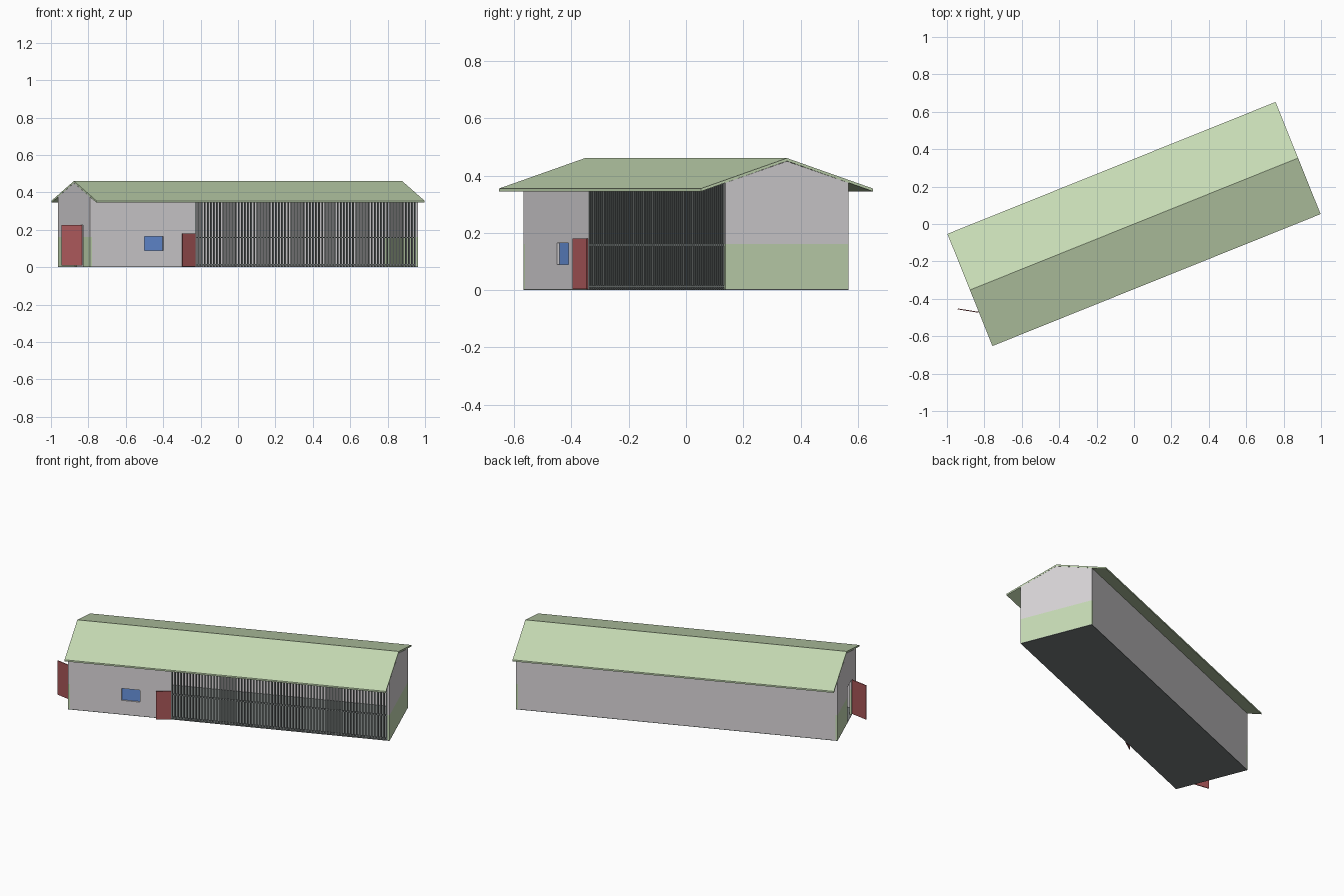
import bpy, bmesh, math
from mathutils import Matrix, Vector

if "Cube" in bpy.data.objects:
    bpy.data.objects.remove(bpy.data.objects["Cube"])

TURN = Matrix.Rotation(math.radians(21.9), 4, 'Z')   # whole barn is turned on the plot
L, W = 0.9455, 0.231          # half length and half width of the walls
T = 0.012                     # wall thickness
FLOOR = 0.004
BAR_START = -0.34             # where the solid front wall ends


def material(name, rgb):
    m = bpy.data.materials.new(name)
    m.diffuse_color = (*rgb, 1)
    m.use_nodes = True
    m.node_tree.nodes["Principled BSDF"].inputs["Base Color"].default_value = m.diffuse_color
    return m


GREEN = material("pale green", (0.578, 0.723, 0.468))
WALL = material("light grey", (0.70, 0.675, 0.695))
STEEL = material("dark grey", (0.18, 0.20, 0.195))
RED = material("door red", (0.40, 0.095, 0.10))
BLUE = material("window blue", (0.138, 0.288, 0.72))


def finish(bm, name, mats):
    bmesh.ops.recalc_face_normals(bm, faces=bm.faces)
    bm.transform(TURN)
    me = bpy.data.meshes.new(name)
    bm.to_mesh(me)
    bm.free()
    for m in mats:
        me.materials.append(m)
    ob = bpy.data.objects.new(name, me)
    bpy.context.collection.objects.link(ob)
    return ob


def add_box(bm, lo, hi):
    lo, hi = Vector(lo), Vector(hi)
    mat = Matrix.Translation((lo + hi) / 2) @ Matrix.Diagonal((*(hi - lo), 1))
    bmesh.ops.create_cube(bm, size=1, matrix=mat)


def box(name, lo, hi, mat):
    bm = bmesh.new()
    add_box(bm, lo, hi)
    return finish(bm, name, [mat])


def prism(profile, x0, x1):
    """Extrude a (y, z) profile along the barn's length."""
    bm = bmesh.new()
    face = bm.faces.new([bm.verts.new((x0, y, z)) for y, z in profile])
    ext = bmesh.ops.extrude_face_region(bm, geom=[face])
    verts = [g for g in ext["geom"] if isinstance(g, bmesh.types.BMVert)]
    bmesh.ops.translate(bm, verts=verts, vec=(x1 - x0, 0, 0))
    return bm


def gable(name, profile, x0, x1):
    """End wall with a green lower band."""
    bm = prism(profile, x0, x1)
    bmesh.ops.bisect_plane(bm, geom=bm.verts[:] + bm.edges[:] + bm.faces[:],
                           plane_co=(0, 0, 0.162), plane_no=(0, 0, 1))
    for f in bm.faces:
        f.material_index = 1 if f.calc_center_median().z < 0.162 else 0
    finish(bm, name, [WALL, GREEN])


def door(name, hinge, angle, width, z0, z1, thick=0.005):
    """Open door leaf swung around its hinge."""
    bm = bmesh.new()
    add_box(bm, (0, -thick / 2, z0), (width, thick / 2, z1))
    bm.transform(Matrix.Translation((*hinge, 0)) @ Matrix.Rotation(math.radians(angle), 4, 'Z'))
    finish(bm, name, [RED])


# floor slab
box("floor", (-L, -W, 0), (L, W, FLOOR), STEEL)

# thin gabled roof
finish(prism([(-0.323, 0.345), (-0.323, 0.355), (0, 0.461),
              (0.323, 0.355), (0.323, 0.345), (0, 0.451)], -L, L), "roof", [GREEN])

# end walls, the left one with a doorway
EAVE = 0.375
top = [(W, FLOOR), (W, EAVE), (0, 0.45), (-W, EAVE), (-W, FLOOR)]
doorway = [(-0.127, FLOOR), (-0.127, 0.225), (-0.016, 0.225), (-0.016, FLOOR)]
gable("right_end_wall", top, L - T, L)
gable("left_end_wall", top + doorway, -L, -L + T)

# long walls
box("back_wall", (-L + T, W - T, FLOOR), (L - T, W, EAVE), WALL)
front = box("front_wall", (-L + T, -W, FLOOR), (BAR_START, -W + T, EAVE), WALL)

# window opening cut through the front wall, with recessed glass
WX0, WX1, WZ0, WZ1 = -0.631, -0.523, 0.09, 0.165
cutter = box("window_cutter", (WX0, -W - 0.05, WZ0), (WX1, -W + 0.05, WZ1), WALL)
cutter.hide_render = True
cut = front.modifiers.new("window_opening", 'BOOLEAN')
cut.operation, cut.object, cut.solver = 'DIFFERENCE', cutter, 'EXACT'
bpy.context.view_layer.objects.active = front
bpy.ops.object.modifier_apply(modifier=cut.name)
bpy.data.objects.remove(cutter)
box("window_glass", (WX0, -W + 0.009, WZ0), (WX1, -W + T - 0.001, WZ1), BLUE)

# open barred side: upright bars with two rails
bm = bmesh.new()
COUNT, BAR = 72, 0.008
span = L - T - BAR_START - BAR
for i in range(COUNT):
    x = BAR_START + span * i / (COUNT - 1)
    add_box(bm, (x, -W + 0.001, FLOOR), (x + BAR, -W + 0.001 + BAR, EAVE))
finish(bm, "front_bars", [STEEL])
for name, z in (("bottom_rail", 0.009), ("middle_rail", 0.155)):
    box(name, (BAR_START, -W, z), (L - T, -W + 0.01, z + 0.007), STEEL)

# open doors
door("end_door", (-L - 0.003, -0.127), 149, 0.111, 0.01, 0.225)
door("front_door", (BAR_START, -W - 0.004), 180 + 13, 0.086, FLOOR, 0.18)
